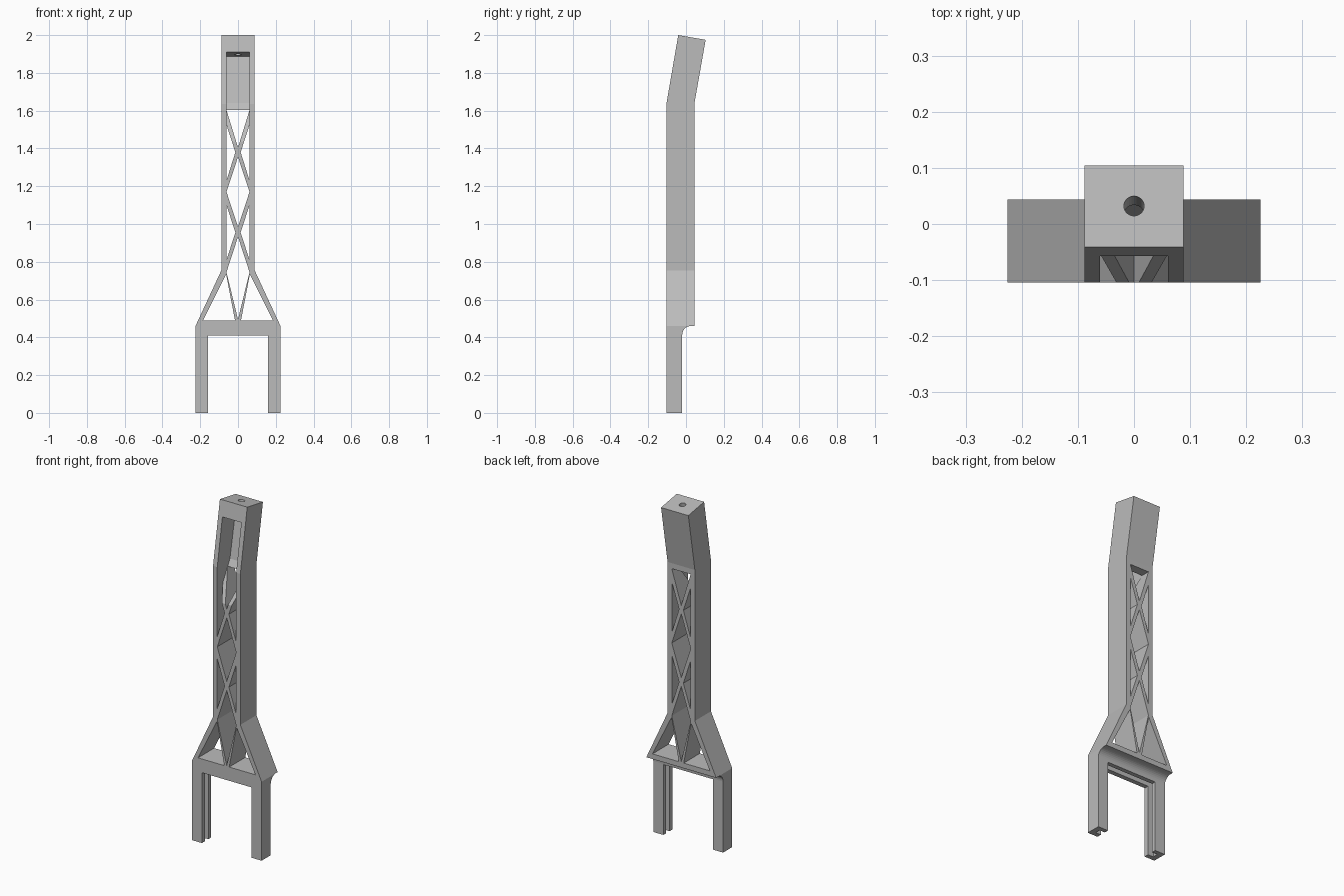
import bpy, bmesh, math
from mathutils import Matrix, Vector

cube = bpy.data.objects.get("Cube")
if cube:
    bpy.data.objects.remove(cube, do_unlink=True)

grey = bpy.data.materials.new("plain_grey")
grey.use_nodes = True
colour = (0.5, 0.5, 0.5, 1)
grey.diffuse_color = colour
grey.node_tree.nodes["Principled BSDF"].inputs["Base Color"].default_value = colour


def finish(bm, name):
    bmesh.ops.recalc_face_normals(bm, faces=bm.faces)
    mesh = bpy.data.meshes.new(name)
    bm.to_mesh(mesh)
    bm.free()
    mesh.materials.append(grey)
    obj = bpy.data.objects.new(name, mesh)
    bpy.context.collection.objects.link(obj)
    return obj


def prism(name, points, axis, low, high):
    """Extrude a profile: (x, z) along y, or (y, z) along x."""
    bm = bmesh.new()
    if axis == "y":
        verts = [bm.verts.new((a, low, b)) for a, b in points]
        step = Vector((0, high - low, 0))
    else:
        verts = [bm.verts.new((low, a, b)) for a, b in points]
        step = Vector((high - low, 0, 0))
    face = bm.faces.new(verts)
    new = bmesh.ops.extrude_face_region(bm, geom=[face])["geom"]
    bmesh.ops.translate(bm, vec=step, verts=[v for v in new if isinstance(v, bmesh.types.BMVert)])
    return finish(bm, name)


def combine(target, tool, operation):
    """Apply a boolean and discard the tool."""
    mod = target.modifiers.new("shape", "BOOLEAN")
    mod.operation = operation
    mod.solver = "EXACT"
    mod.object = tool
    bpy.context.view_layer.update()
    graph = bpy.context.evaluated_depsgraph_get()
    mesh = bpy.data.meshes.new_from_object(target.evaluated_get(graph))
    target.modifiers.clear()
    target.data = mesh
    bpy.data.objects.remove(tool, do_unlink=True)


def flip(points):
    return [(-x, z) for x, z in points]


# Front outline: two legs, sloping shoulders and a narrow mast
half = [(0.16, 0.41), (0.16, 0), (0.225, 0), (0.225, 0.46), (0.088, 0.755), (0.088, 2.1)]
support = prism("support_frame", half + flip(half)[::-1], "y", -0.3, 0.3)

# Side outline: thin legs, rounded step at the back, leaning head
fillet = [(0.026 - 0.046 * math.cos(t), 0.414 + 0.046 * math.sin(t))
          for t in (i * math.pi / 16 for i in range(9))]
side = [(-0.104, 0), (-0.02, 0)] + fillet + [
    (0.044, 0.46), (0.044, 1.635), (0.104, 1.975), (-0.041, 2.0), (-0.104, 1.635)]
combine(support, prism("side_outline", side, "x", -0.5, 0.5), "INTERSECT")

# Lattice openings down the centre
W = 0.061
centre_windows = [
    [(0, 0.495), (W, 0.745), (0, 0.932), (-W, 0.745)],
    [(0, 0.985), (W, 1.17), (0, 1.355), (-W, 1.17)],
    [(0, 1.405), (W, 1.603), (-W, 1.603)],
]
# Lattice openings mirrored on both sides
side_windows = [
    [(0.016, 0.49), (0.185, 0.49), (0.063, 0.735)],
    [(W, 0.81), (W, 1.10), (0.014, 0.955)],
    [(W, 1.23), (W, 1.525), (0.014, 1.38)],
]
for window in centre_windows + side_windows + [flip(w) for w in side_windows]:
    combine(support, prism("window", window, "y", -0.3, 0.3), "DIFFERENCE")

# Deep pocket in the front of the head, with a sloping floor
pocket = [(-0.2, 1.935), (0.062, 1.888), (0.013, 1.64), (-0.2, 1.265)]
combine(support, prism("pocket", pocket, "x", -W, W), "DIFFERENCE")

# Screw hole through the leaning top
bm = bmesh.new()
bmesh.ops.create_cone(bm, cap_ends=True, segments=24, radius1=0.018, radius2=0.018, depth=0.2)
lean = Matrix.Rotation(math.radians(-9.9), 4, "X")
bm.transform(Matrix.Translation((0, 0.032, 1.987)) @ lean)
combine(support, finish(bm, "screw_hole"), "DIFFERENCE")

# Panel groove along the inside of both legs and under the crossbar
groove = [(-0.195, -0.1), (0.195, -0.1), (0.195, 0.44), (-0.195, 0.44)]
combine(support, prism("groove", groove, "y", -0.077, -0.045), "DIFFERENCE")

for poly in support.data.polygons:
    poly.use_smooth = False
